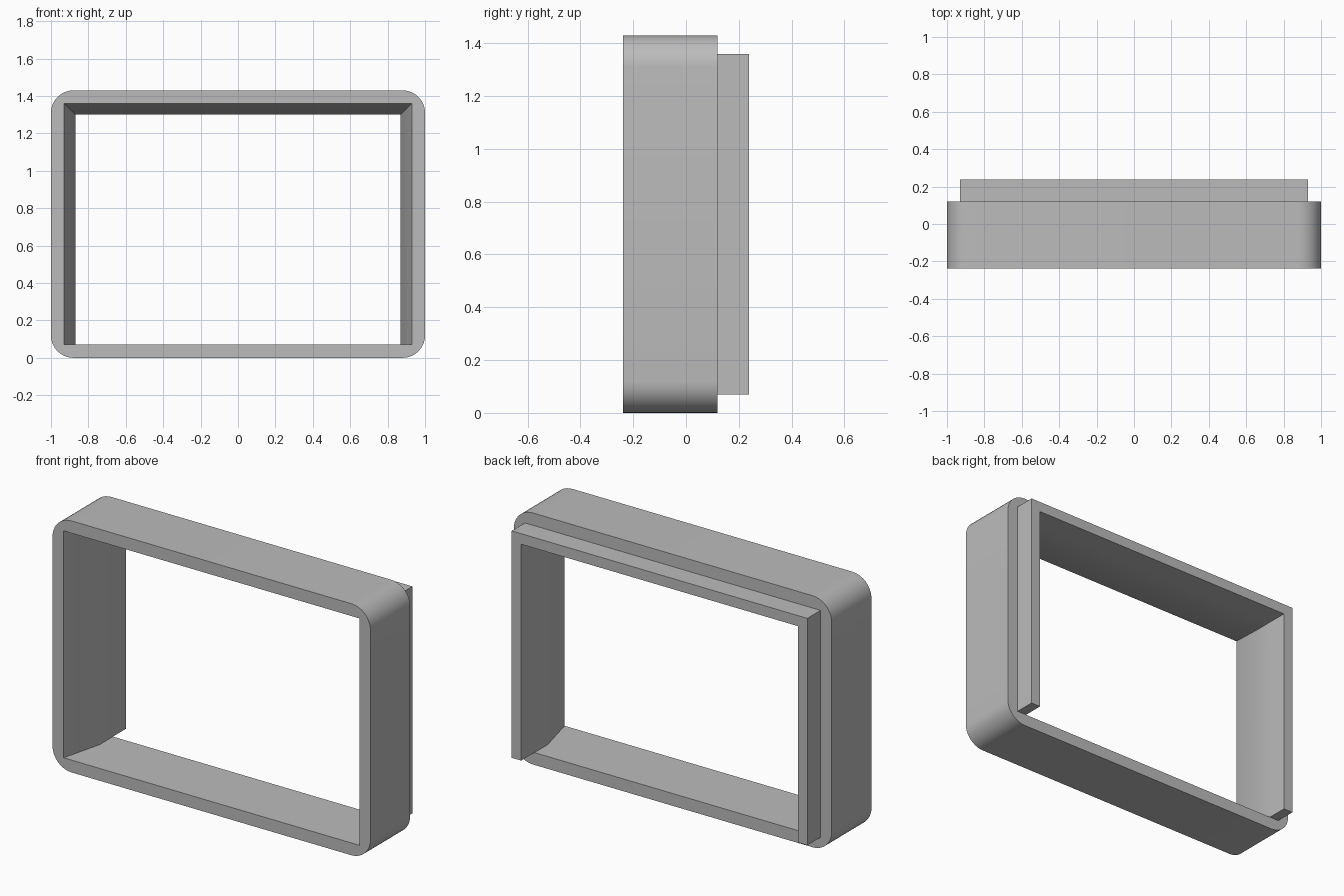
import bpy
import bmesh
from math import cos, sin, pi

cube = bpy.data.objects.get("Cube")
if cube:
    bpy.data.objects.remove(cube)

HEIGHT, RADIUS, STEPS = 1.43, 0.12, 10
FLOOR = 0.07
FRONT, BEND, STEP_Y, BACK = -0.238, 0.0, 0.119, 0.238
WIDE, NARROW = (0.93, 1.36), (0.87, 1.30)    # half width and top of the opening

bm = bmesh.new()


def rect(size, y):
    """Corners in order bottom left, top left, top right, bottom right."""
    w, top = size
    return [bm.verts.new((x, y, z)) for x, z in
            ((-w, FLOOR), (-w, top), (w, top), (w, FLOOR))]


def rounded(y):
    """Four corner arcs of the outer outline, in the same order as rect."""
    arcs = []
    for k, (sx, top) in enumerate(((-1, False), (-1, True), (1, True), (1, False))):
        cx = sx * (1 - RADIUS)
        cz = HEIGHT - RADIUS if top else RADIUS
        angles = [pi * (1.5 - 0.5 * (k + i / STEPS)) for i in range(STEPS + 1)]
        arcs.append([bm.verts.new((cx + RADIUS * cos(a), y, cz + RADIUS * sin(a)))
                     for a in angles])
    return arcs


def rim(arcs, inner, extra=()):
    """Flat face between the rounded outline and the opening."""
    for k in range(4):
        n = (k + 1) % 4
        for a, b in zip(arcs[k], arcs[k][1:]):
            bm.faces.new((inner[k], a, b))
        side = [inner[k], arcs[k][-1], arcs[n][0], inner[n]]
        bm.faces.new(side + (list(extra) if k == 3 else []))


# Outer rounded shell
outer_front, outer_back = rounded(FRONT), rounded(STEP_Y)
loop_a, loop_b = sum(outer_front, []), sum(outer_back, [])
for i in range(len(loop_a)):
    j = (i + 1) % len(loop_a)
    bm.faces.new((loop_a[i], loop_a[j], loop_b[j], loop_b[i]))

# Tapered opening running into the three-sided rear lip
mouth = rect(WIDE, FRONT)
bend = rect(NARROW, BEND)
foot = rect(NARROW, STEP_Y)
lip_inner = rect(NARROW, BACK)
lip_outer = rect(WIDE, BACK)
lip_root = rect(WIDE, STEP_Y)
sections = [mouth, bend, foot, lip_inner, lip_outer, lip_root]
for s, t in zip(sections, sections[1:]):
    for k in range(3):
        bm.faces.new((s[k], s[k + 1], t[k + 1], t[k]))

# Floor of the opening and the undersides of the lip
bm.faces.new((mouth[0], mouth[3], bend[3], foot[3], foot[0], bend[0]))
for k in (0, 3):
    bm.faces.new((foot[k], lip_inner[k], lip_outer[k], lip_root[k]))

# Front and rear rims
rim(outer_front, mouth)
rim(outer_back, lip_root, (foot[0], foot[3]))

bmesh.ops.recalc_face_normals(bm, faces=bm.faces)
mesh = bpy.data.meshes.new("frame")
bm.to_mesh(mesh)
bm.free()

# Single grey finish
grey = bpy.data.materials.new("plain grey")
grey.use_nodes = True
colour = (0.5, 0.5, 0.5, 1)
grey.diffuse_color = colour
grey.node_tree.nodes["Principled BSDF"].inputs["Base Color"].default_value = colour
mesh.materials.append(grey)

frame = bpy.data.objects.new("frame", mesh)
bpy.context.collection.objects.link(frame)
bpy.ops.object.select_all(action="DESELECT")
frame.select_set(True)
bpy.context.view_layer.objects.active = frame
bpy.ops.object.shade_smooth_by_angle()
